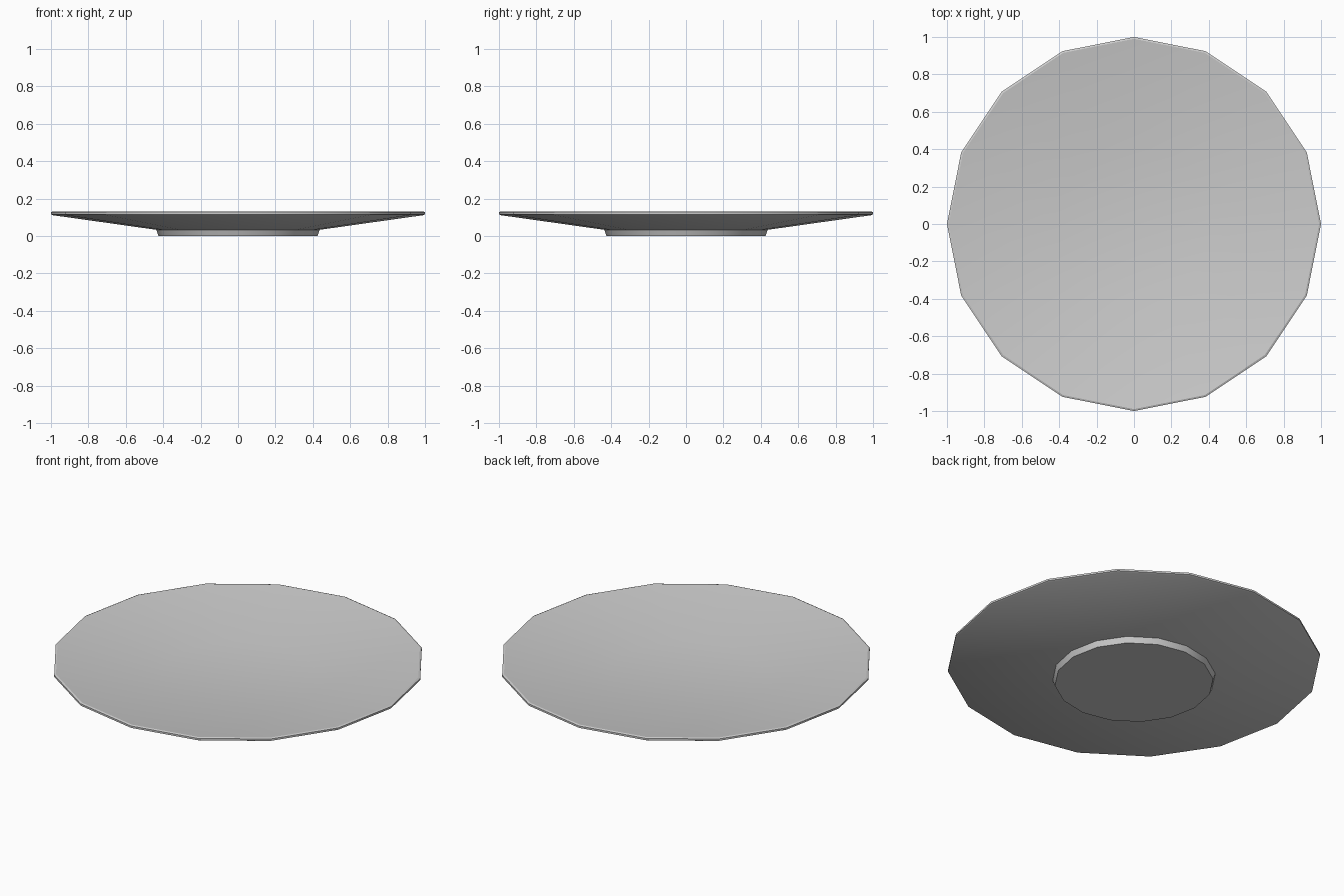
import bpy, bmesh
from math import cos, sin, pi, radians

if "Cube" in bpy.data.objects:
    bpy.data.objects.remove(bpy.data.objects["Cube"])

SIDES = 16

# Plate cross-section (radius, height): foot, sloped underside, rim, shallow well
profile = [(0.425, 0.0), (0.437, 0.033), (0.99, 0.111), (1.0, 0.116),
           (1.0, 0.127), (0.99, 0.131), (0.42, 0.05)]

bm = bmesh.new()
rings = [[bm.verts.new((r * cos(2 * pi * i / SIDES), r * sin(2 * pi * i / SIDES), z))
          for i in range(SIDES)] for r, z in profile]

# Revolved walls
for low, high in zip(rings, rings[1:]):
    for i in range(SIDES):
        j = (i + 1) % SIDES
        bm.faces.new((low[i], low[j], high[j], high[i]))

# Flat foot base and well floor
bm.faces.new(rings[0][::-1])
bm.faces.new(rings[-1])
bmesh.ops.recalc_face_normals(bm, faces=bm.faces)

mesh = bpy.data.meshes.new("plate")
bm.to_mesh(mesh)
bm.free()
plate = bpy.data.objects.new("plate", mesh)
bpy.context.collection.objects.link(plate)

# Smooth surfaces with crisp foot and rim edges
bpy.context.view_layer.objects.active = plate
plate.select_set(True)
bpy.ops.object.shade_smooth_by_angle(angle=radians(30))
